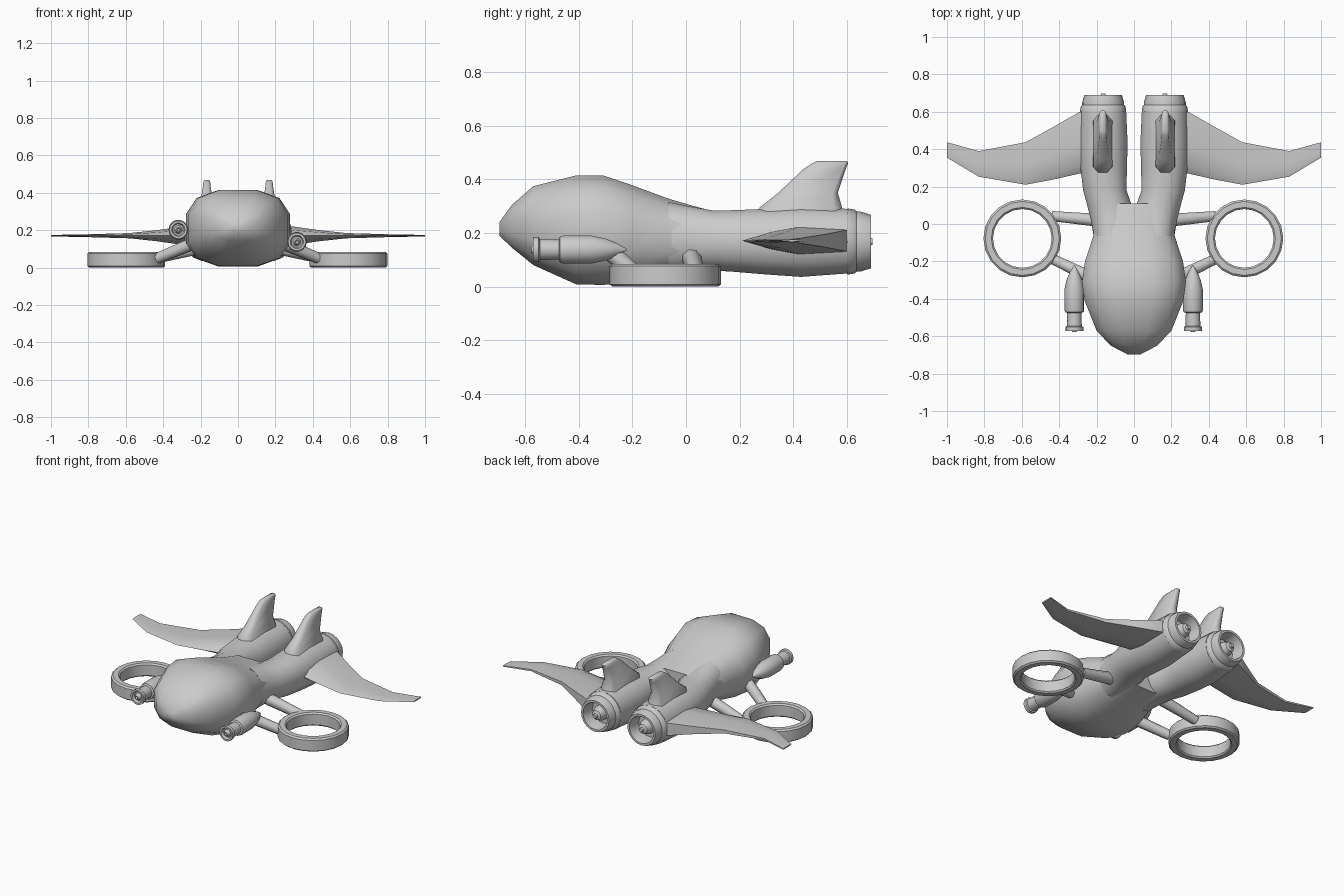
import bpy, bmesh
from math import sin, cos, pi, radians
from mathutils import Vector

if "Cube" in bpy.data.objects:
    bpy.data.objects.remove(bpy.data.objects["Cube"])


def make(name, rings, closed=False, angle=35):
    """Skin a list of equal-length rings; cap the ends unless closed."""
    bm = bmesh.new()
    vs = [[bm.verts.new(p) for p in r] for r in rings]
    n = len(vs[0])
    pairs = list(zip(vs, vs[1:])) + ([(vs[-1], vs[0])] if closed else [])
    for a, b in pairs:
        for i in range(n):
            j = (i + 1) % n
            bm.faces.new((a[i], a[j], b[j], b[i]))
    if not closed:
        bm.faces.new(vs[0])
        bm.faces.new(vs[-1])
    bmesh.ops.remove_doubles(bm, verts=bm.verts, dist=1e-5)
    bmesh.ops.recalc_face_normals(bm, faces=bm.faces)
    me = bpy.data.meshes.new(name)
    bm.to_mesh(me)
    bm.free()
    ob = bpy.data.objects.new(name, me)
    bpy.context.collection.objects.link(ob)
    bpy.ops.object.select_all(action='DESELECT')
    ob.select_set(True)
    bpy.context.view_layer.objects.active = ob
    bpy.ops.object.shade_smooth_by_angle(angle=radians(angle))
    return ob


def section(y, cx, rx, top, bottom, n=12, power=2.0):
    """Rounded cross-section in the xz plane."""
    def shape(v):
        return (abs(v) / cos(pi / n)) ** (2 / power) * (1 if v > 0 else -1)
    cz, rz = (top + bottom) / 2, (top - bottom) / 2
    angles = [2 * pi * (i + .5) / n for i in range(n)]
    return [(cx + rx * shape(cos(a)), y, cz + rz * shape(sin(a))) for a in angles]


def lathe_y(name, cx, cz, profile, n=16):
    """Turn (y, radius) pairs about an axis along y."""
    return make(name, [[(cx + r * cos(2 * pi * i / n), y, cz + r * sin(2 * pi * i / n))
                        for i in range(n)] for y, r in profile])


def strut(name, p, q, r1, r2, n=8):
    p, q = Vector(p), Vector(q)
    rot = (q - p).to_track_quat('Z', 'Y')
    def ring(c, r):
        return [c + rot @ Vector((r * cos(2 * pi * (i + .5) / n),
                                  r * sin(2 * pi * (i + .5) / n), 0)) for i in range(n)]
    return make(name, [ring(p, r1), ring(q, r2)], angle=50)


# Fuselage: y, half width, top, bottom
body = [(-.697, .035, .24, .19), (-.65, .125, .305, .145), (-.57, .20, .375, .08),
        (-.41, .264, .415, .008), (-.31, .278, .415, .006), (-.20, .262, .378, .015),
        (-.065, .218, .328, .04), (.02, .215, .303, .055), (.11, .2, .279, .068)]
make("fuselage", [section(y, 0, w, t, b, power=2.7) for y, w, t, b in body], angle=50)

# Twin nacelles: y, inner x, outer x, top, bottom
nacelle = [(-.065, .02, .216, .315, .05), (.02, .01, .23, .298, .058), (.1, .012, .25, .284, .06),
           (.18, .04, .272, .285, .055), (.3, .038, .286, .29, .045),
           (.43, .034, .294, .297, .036), (.605, .042, .286, .29, .049)]
nozzle = [(.60, .115), (.603, .124), (.63, .119), (.637, .112), (.652, .112), (.69, .1),
          (.69, .086), (.65, .078), (.61, .074), (.61, .046), (.64, .045), (.675, .03),
          (.682, .014), (.697, .012), (.697, 0)]

# Wing: x, leading y, trailing y, half thickness
wing = [(.2, .27, .60, .055), (.29, .27, .60, .05), (.43, .238, .52, .03), (.58, .21, .437, .014),
        (.83, .253, .39, .007), (1.0, .355, .437, .004)]
# Fin: z, front y, back y, half width
fin = [(.24, .27, .59, .054), (.295, .275, .583, .05), (.35, .345, .567, .033),
       (.44, .44, .597, .02), (.462, .475, .606, .018), (.469, .49, .6, .012)]

# Small pods: y, radius
pod = [(-.55, 0), (-.577, .008), (-.577, .012), (-.555, .022), (-.555, .03), (-.571, .036),
       (-.571, .048), (-.55, .048), (-.546, .04), (-.475, .038), (-.471, .05), (-.46, .053),
       (-.35, .053), (-.30, .042), (-.26, .026), (-.222, .003), (-.222, 0)]

# Ring profile: radius, z
hoop = [(.165, 0), (.198, 0), (.208, .008), (.208, .076), (.198, .085),
        (.166, .085), (.157, .076), (.157, .008)]

for s, side in ((-1, "left"), (1, "right")):
    make(side + "_nacelle", [section(y, s * (a + b) / 2, (b - a) / 2, t, u, 16, 2.15)
                             for y, a, b, t, u in nacelle], angle=50)
    lathe_y(side + "_engine_nozzle", s * .165, .168, nozzle, 20)

    rings = []
    for x, f, b, t in wing:
        c, z = b - f, .171
        rings.append([(s * x, f, z), (s * x, f + .12 * c, z + .6 * t), (s * x, f + .45 * c, z + t),
                      (s * x, b, z + .8 * t), (s * x, b, z - .8 * t),
                      (s * x, f + .45 * c, z - t), (s * x, f + .12 * c, z - .6 * t)])
    make(side + "_wing", rings, angle=40)

    rings = []
    for z, f, b, w in fin:
        k, cx = w * .45, s * .167
        rings.append([(cx - k, f, z), (cx + k, f, z), (cx + w, f + w * .6, z), (cx + w, b - w * .6, z),
                      (cx + k, b, z), (cx - k, b, z), (cx - w, b - w * .6, z), (cx - w, f + w * .6, z)])
    make(side + "_tail_fin", rings, angle=50)

    # Lift ring with two support arms
    rx = .59 if s > 0 else -.597
    n = 20
    make(side + "_lift_ring",
         [[(rx + r * cos(2 * pi * i / n), -.077 + r * sin(2 * pi * i / n), z) for r, z in hoop]
          for i in range(n)], closed=True)
    strut(side + "_front_arm", (s * .2, -.30, .145), (s * .43, -.19, .05), .036, .03)
    strut(side + "_rear_arm", (s * .17, .018, .115), (s * .435, .042, .05), .038, .029)

    # Pods sit at different heights on each side
    lathe_y(side + "_pod", .315 if s > 0 else -.319, .138 if s > 0 else .203, pod, 14)
